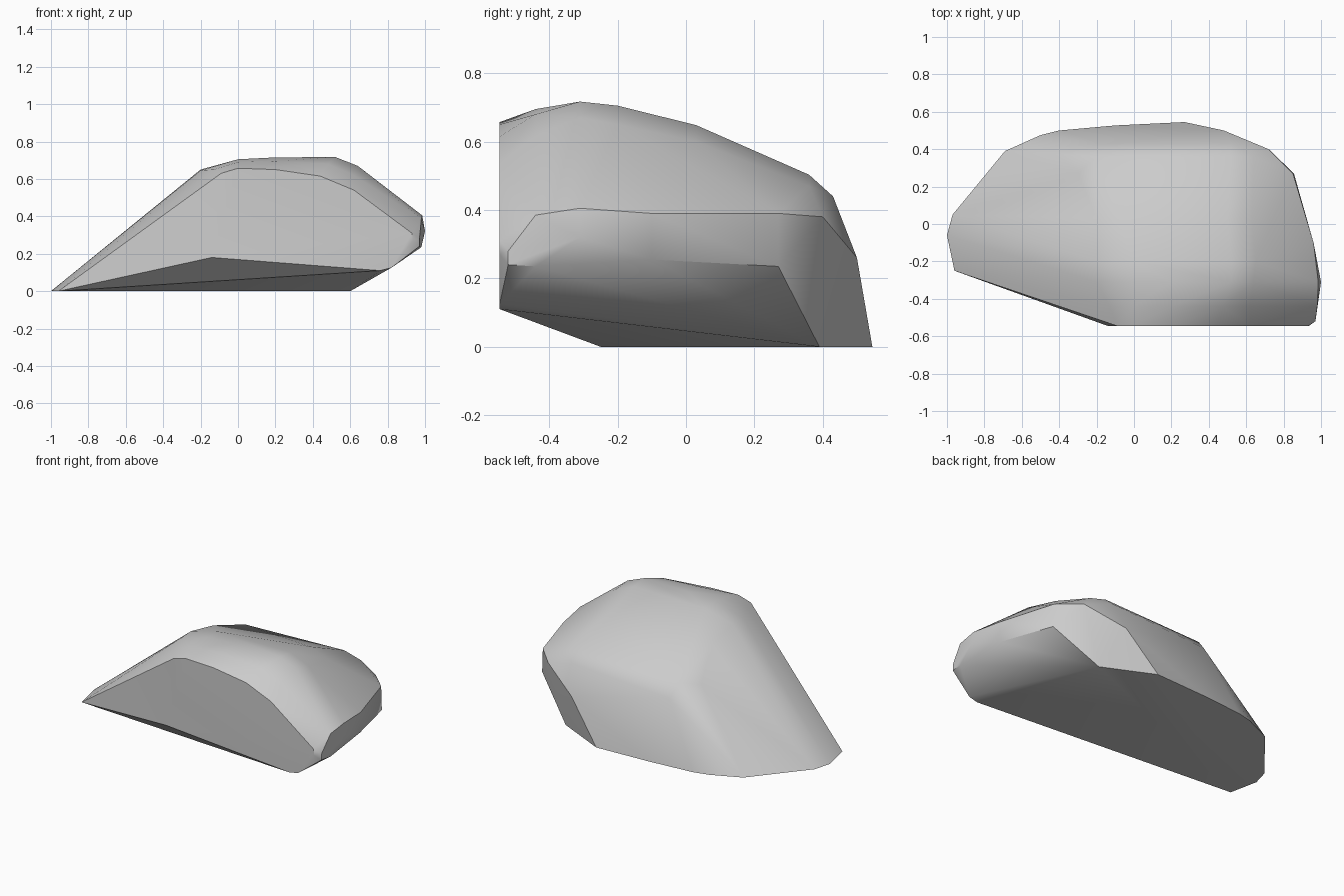
import bpy, bmesh, math

if "Cube" in bpy.data.objects:
    bpy.data.objects.remove(bpy.data.objects["Cube"])

bm = bmesh.new()

def section(y, profile):
    """Add the (x, z) points of one slice across the boulder."""
    for x, z in profile:
        bm.verts.new((x, y, z))

# Ground outline
for x, y in [(-1, -.06), (-.96, -.25), (-.97, .05), (-.69, .39), (-.5, .475),
             (-.4, .5), (-.1, .527), (.27, .545), (.6, .39)]:
    bm.verts.new((x, y, 0))

# Flat front cut
section(-.545, [(-.14, .18), (-.09, .63), (0, .657), (.2, .65), (.44, .615), (.62, .54),
                (.93, .31), (.935, .27), (.82, .125), (.76, .11)])
# Worn edge behind the cut
section(-.52, [(.97, .24), (.97, .28)])
section(-.44, [(-.13, .65), (0, .69), (.2, .695), (.48, .68), (.62, .62), (.98, .235), (.98, .385)])
# Crown
section(-.31, [(-.2, .645), (0, .705), (.2, .715), (.52, .717), (.64, .67), (.985, .405), (1, .32)])
section(-.2, [(-.2, .65), (0, .7), (.52, .705), (.65, .65)])
section(-.1, [(.955, .255), (.96, .39)])
# Slope to the back
section(.03, [(-.2, .6), (.5, .648), (.63, .6)])
section(.27, [(-.3, .46), (.855, .235), (.85, .39)])
section(.36, [(-.2, .48), (.52, .503), (.64, .47)])
section(.4, [(.72, .38)])
section(.43, [(-.18, .4), (.52, .44)])
section(.5, [(.48, .26)])

# Wrap the slices in a faceted skin
hull = bmesh.ops.convex_hull(bm, input=bm.verts[:])
loose = {v for v in hull["geom_interior"] + hull["geom_unused"] if isinstance(v, bmesh.types.BMVert)}
bmesh.ops.delete(bm, geom=[v for v in loose if v.is_valid and not v.link_faces], context='VERTS')
bmesh.ops.dissolve_limit(bm, angle_limit=math.radians(1), verts=bm.verts[:], edges=bm.edges[:])
bmesh.ops.recalc_face_normals(bm, faces=bm.faces[:])

mesh = bpy.data.meshes.new("boulder")
bm.to_mesh(mesh)
bm.free()
rock = bpy.data.objects.new("boulder", mesh)
bpy.context.collection.objects.link(rock)
bpy.context.view_layer.objects.active = rock
rock.select_set(True)
bpy.ops.object.shade_smooth_by_angle(angle=math.radians(30))
